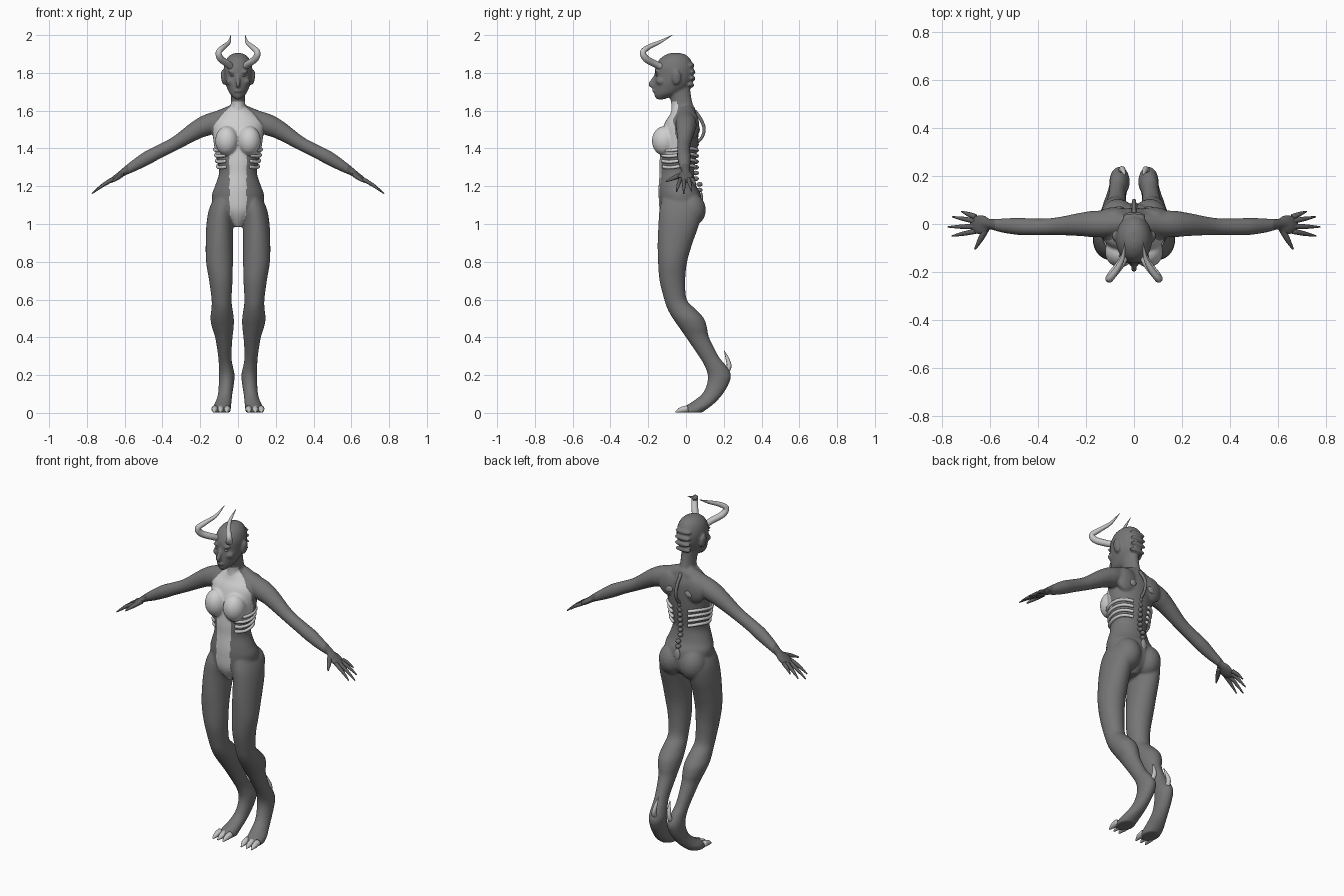
import bpy, bmesh, math
from mathutils import Vector, Matrix

cube = bpy.data.objects.get("Cube")
if cube:
    bpy.data.objects.remove(cube, do_unlink=True)


def material(name, r, g, b):
    mat = bpy.data.materials.new(name)
    mat.use_nodes = True
    mat.diffuse_color = (r, g, b, 1)
    mat.node_tree.nodes["Principled BSDF"].inputs["Base Color"].default_value = (r, g, b, 1)
    return mat


SKIN = material("dark grey skin", .18, .18, .18)
PALE = material("pale grey chest", .62, .62, .62)
HAND = material("darker grey hands", .12, .12, .12)
HORN = material("light grey horn", .55, .55, .55)
PATCH = material("mid grey patch", .32, .32, .32)


def spline(rows, steps=4):
    """Catmull-Rom interpolation of equal-length rows of numbers."""
    out, last = [], len(rows) - 1
    for i in range(last):
        quad = (rows[max(i - 1, 0)], rows[i], rows[i + 1], rows[min(i + 2, last)])
        for k in range(steps):
            t = k / steps
            out.append([.5 * (2 * b + (c - a) * t + (2 * a - 5 * b + 4 * c - d) * t * t
                              + (3 * b - a - 3 * c + d) * t ** 3)
                        for a, b, c, d in zip(*quad)])
    out.append(list(rows[-1]))
    return out


def loft(bm, sections, sides):
    """Skin elliptical sections given as centre and two half axes."""
    rings = []
    for centre, u, v in sections:
        angles = [math.tau * k / sides for k in range(sides)]
        rings.append([bm.verts.new(centre + u * math.cos(a) + v * math.sin(a)) for a in angles])
    for low, high in zip(rings, rings[1:]):
        for k in range(sides):
            n = (k + 1) % sides
            bm.faces.new((low[k], low[n], high[n], high[k]))
    bm.faces.new(rings[0][::-1])
    bm.faces.new(rings[-1])


def column(bm, rows, side=1, sides=28):
    """Rows: height, centre x, half width, front y, back y."""
    loft(bm, [(Vector((side * cx, (yf + yb) / 2, z)), Vector((rx, 0, 0)), Vector((0, (yb - yf) / 2, 0)))
              for z, cx, rx, yf, yb in spline(rows)], sides)


def tube(bm, rows, side=1, sides=10):
    """Rows: x, y, z, radius along a path."""
    rows = spline(rows)
    pts = [Vector((side * r[0], r[1], r[2])) for r in rows]
    u, sections = Vector((.3, .8, .5)), []
    for i, p in enumerate(pts):
        t = (pts[min(i + 1, len(pts) - 1)] - pts[max(i - 1, 0)]).normalized()
        u = (u - t * u.dot(t)).normalized()
        r = max(rows[i][3], .001)
        sections.append((p, u * r, t.cross(u) * r))
    loft(bm, sections, sides)


def ball(bm, centre, radii, side=1, tilt=0):
    x, y, z = centre
    matrix = (Matrix.Translation((side * x, y, z)) @ Matrix.Rotation(side * tilt, 4, 'Y')
              @ Matrix.Diagonal((*radii, 1)))
    bmesh.ops.create_uvsphere(bm, u_segments=20, v_segments=12, radius=1, matrix=matrix)


def finish(bm, name, *mats):
    bmesh.ops.recalc_face_normals(bm, faces=bm.faces)
    for f in bm.faces:
        f.smooth = True
    mesh = bpy.data.meshes.new(name)
    bm.to_mesh(mesh)
    bm.free()
    for mat in mats:
        mesh.materials.append(mat)
    obj = bpy.data.objects.new(name, mesh)
    bpy.context.collection.objects.link(obj)
    return obj


# Body: overlapping volumes fused into one skin
body = bmesh.new()
column(body, [  # torso
    (.985, 0, .022, -.09, .02), (1.03, 0, .07, -.12, .07), (1.08, 0, .125, -.14, .085),
    (1.15, 0, .138, -.145, .08), (1.2, 0, .122, -.145, .055), (1.27, 0, .1, -.14, .042),
    (1.33, 0, .11, -.14, .05), (1.4, 0, .124, -.135, .06), (1.48, 0, .135, -.13, .066),
    (1.54, 0, .135, -.11, .066), (1.58, 0, .1, -.085, .056), (1.62, 0, .048, -.07, .045)], sides=40)
column(body, [  # neck
    (1.56, 0, .06, -.08, .05), (1.6, 0, .045, -.078, .045), (1.65, 0, .037, -.08, .032),
    (1.7, 0, .038, -.1, .024), (1.75, 0, .04, -.11, .02)])
column(body, [  # head
    (1.66, 0, .014, -.155, -.115), (1.675, 0, .03, -.165, -.08), (1.69, 0, .044, -.168, -.04),
    (1.72, 0, .058, -.17, .005), (1.75, 0, .068, -.168, .026), (1.79, 0, .074, -.165, .038),
    (1.83, 0, .075, -.162, .038), (1.87, 0, .063, -.142, .025), (1.895, 0, .04, -.11, 0),
    (1.905, 0, .015, -.08, -.03)])
# Nose, lips, and ridges behind the skull
tube(body, [(0, -.158, 1.79, .009), (0, -.172, 1.765, .011), (0, -.187, 1.738, .013), (0, -.168, 1.725, .009)])
ball(body, (0, -.168, 1.705), (.021, .012, .008))
for k in range(4):
    ball(body, (0, .026 + .008 * math.sin(k), 1.735 + .035 * k), (.05, .018, .013))

for s in (1, -1):
    column(body, [  # leg
        (1.15, .07, .05, -.12, .05), (1.08, .085, .068, -.14, .085), (1, .096, .071, -.146, .07),
        (.9, .099, .072, -.15, .035), (.8, .098, .071, -.148, .006), (.7, .091, .062, -.14, -.004),
        (.6, .087, .053, -.115, .004), (.55, .085, .056, -.098, .05), (.5, .084, .062, -.07, .095),
        (.45, .08, .057, -.035, .112), (.4, .075, .046, 0, .122), (.3, .07, .035, .068, .172),
        (.25, .065, .037, .098, .212), (.2, .06, .042, .115, .238), (.15, .062, .04, .11, .225),
        (.1, .068, .038, .085, .195), (.06, .076, .042, .035, .16), (.03, .085, .048, -.012, .125),
        (.002, .088, .047, -.03, .085)], s)
    ball(body, (.067, .025, 1.075), (.075, .08, .09), s)      # buttock
    ball(body, (.059, -.115, 1.44), (.062, .066, .078), s)    # breast
    ball(body, (.08, .035, 1.52), (.07, .035, .075), s)       # shoulder blade
    ball(body, (.079, -.05, 1.775), (.011, .024, .04), s, .15)  # ear
    ball(body, (.03, -.153, 1.805), (.024, .012, .008), s)    # brow
    ball(body, (.04, -.135, 1.755), (.024, .022, .02), s)     # cheek
    tube(body, [  # trapezius and arm
        (.02, .005, 1.59, .045), (.09, 0, 1.553, .052), (.16, 0, 1.525, .056), (.22, -.002, 1.497, .049),
        (.33, -.01, 1.428, .036), (.42, -.012, 1.382, .035), (.48, -.01, 1.35, .036),
        (.55, -.006, 1.308, .029), (.6, 0, 1.278, .021), (.65, 0, 1.243, .014)], s, 20)
    ball(body, (.64, -.003, 1.25), (.055, .042, .016), s, .6)  # palm

figure = finish(body, "body")
remesh = figure.modifiers.new("fuse", 'REMESH')
remesh.mode = 'VOXEL'
remesh.voxel_size = .0065
soften = figure.modifiers.new("soften", 'SMOOTH')
soften.factor = .5
soften.iterations = 4
fused = bpy.data.meshes.new_from_object(figure.evaluated_get(bpy.context.evaluated_depsgraph_get()))
figure.modifiers.clear()
figure.data = fused
fused.materials.clear()
for mat in (SKIN, PALE, HAND):
    fused.materials.append(mat)


def region(c):
    """Pale bib and belly strip on the front, dark hands, skin elsewhere."""
    ax = abs(c.x)
    if ax > .58:
        return 2
    if 1.365 < c.z < 1.65 and c.y < -.045:
        return int(ax < min(.13, .03 + (1.65 - c.z) * .75))
    if .98 < c.z <= 1.365 and c.y < -.07:
        return int(ax < min(.045, .015 + (c.z - .98) * .4))
    return 0


for poly in fused.polygons:
    poly.use_smooth = True
    poly.material_index = region(poly.center)

# Paired details
for s, label in ((1, "left"), (-1, "right")):
    bm = bmesh.new()
    tube(bm, [(.03, -.115, 1.825, .017), (.055, -.165, 1.848, .018), (.092, -.212, 1.875, .018),
              (.102, -.228, 1.91, .016), (.075, -.195, 1.938, .013), (.047, -.14, 1.963, .009),
              (.038, -.072, 2, .001)], s, 14)
    finish(bm, label + "_horn", HORN)

    bm = bmesh.new()
    for tip_x, tip_y, base_y in ((.758, -.05, -.03), (.774, -.012, -.01), (.755, .03, .012), (.718, .052, .03)):
        x, z = .66, 1.238
        tip_z = z - .68 * (tip_x - x)
        tube(bm, [(x, base_y, z, .0115), ((x + tip_x) / 2, (base_y + tip_y) / 2, (z + tip_z) / 2 + .005, .0095),
                  (tip_x, tip_y, tip_z, .003)], s)
    tube(bm, [(.615, -.02, 1.262, .014), (.638, -.062, 1.245, .012), (.662, -.105, 1.225, .004)], s)
    finish(bm, label + "_fingers", HAND)

    bm = bmesh.new()
    for toe_x in (.056, .09, .122):
        tube(bm, [(toe_x, .01, .022, .018), (toe_x + .002, -.025, .016, .015), (toe_x + .004, -.055, .005, .004)], s)
    finish(bm, label + "_toe_claws", HORN)

    bm = bmesh.new()
    tube(bm, [(.055, .205, .205, .014), (.05, .228, .245, .013), (.043, .218, .29, .009), (.037, .202, .33, .001)], s)
    finish(bm, label + "_heel_spur", HORN)

    bm = bmesh.new()
    for k in range(4):
        z, rx, depth = 1.305 + .03 * k, .108 + .005 * k, .099 + .003 * k
        arc = [math.radians(a) for a in range(-55, 66, 15)]
        tube(bm, [(rx * math.cos(a), -.04 + depth * math.sin(a), z + .006 * math.sin(3 * a), .009)
                  for a in arc], s)
    finish(bm, label + "_ribs", PALE)

    bm = bmesh.new()
    ball(bm, (.03, -.156, 1.786), (.013, .006, .005), s)
    finish(bm, label + "_eye", PATCH)

    bm = bmesh.new()
    ball(bm, (.062, .067, 1.5), (.022, .006, .018), s, .4)
    finish(bm, label + "_back_patch", PATCH)

# Spine: raised cord, vertebrae and a patch at its base
bm = bmesh.new()
tube(bm, [(0, .045, 1.6, .01), (0, .078, 1.555, .009), (0, .096, 1.505, .009), (0, .085, 1.46, .008), (0, .055, 1.43, .009)])
for k in range(9):
    z = 1.18 + .03 * k
    ball(bm, (0, .052 + (.02 if k < 2 else 0), z), (.014, .016, .012))
finish(bm, "spine", SKIN)
bm = bmesh.new()
ball(bm, (0, .081, 1.135), (.018, .009, .034))
finish(bm, "spine_base_patch", PATCH)
